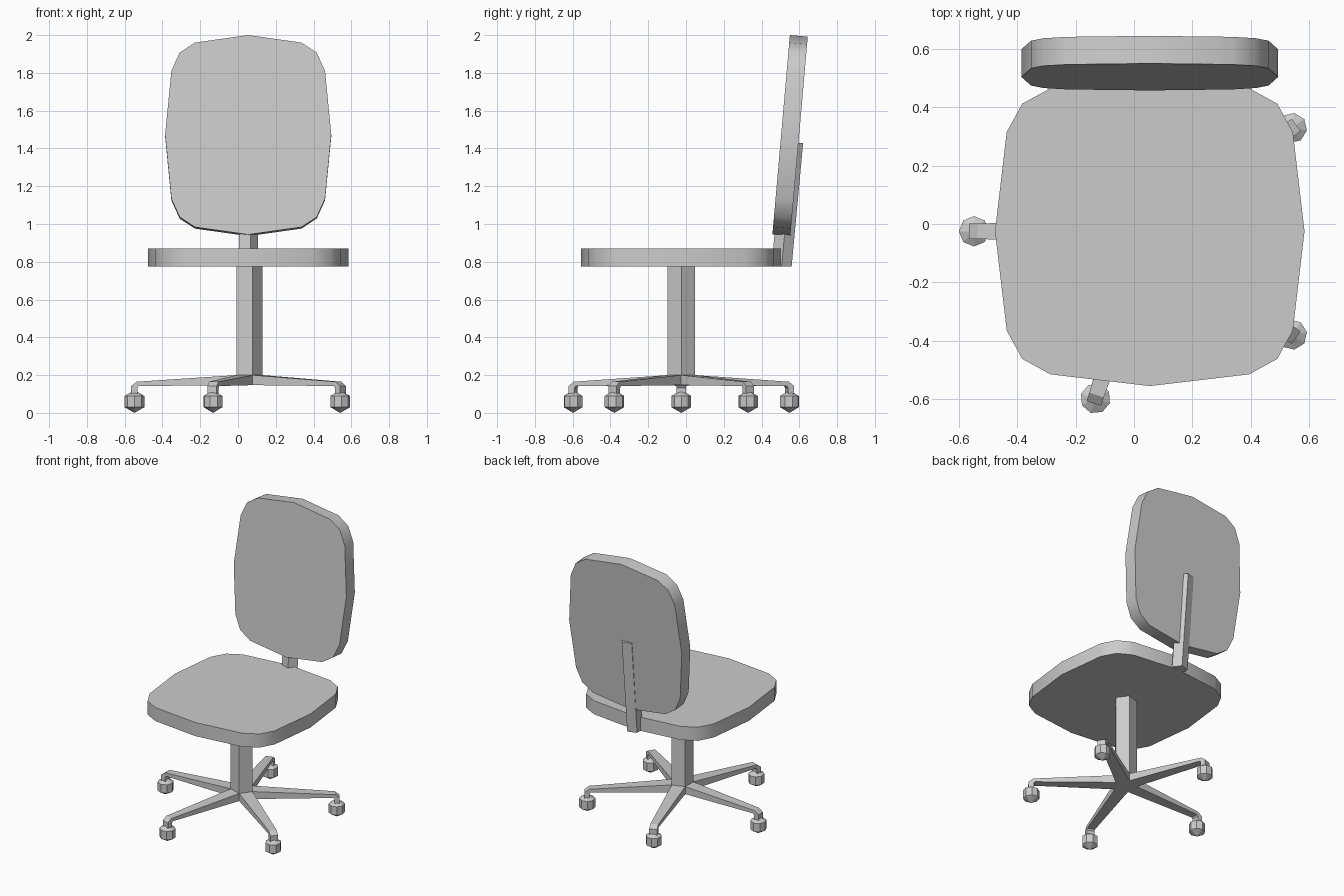
import bpy, bmesh
from math import sin, cos, pi, radians
from mathutils import Matrix, Vector

if "Cube" in bpy.data.objects:
    bpy.data.objects.remove(bpy.data.objects["Cube"])

CX, CY = 0.054, -0.025  # axis of the chair column


def finish(bm, name, smooth=False):
    bmesh.ops.recalc_face_normals(bm, faces=bm.faces)
    me = bpy.data.meshes.new(name)
    bm.to_mesh(me)
    bm.free()
    ob = bpy.data.objects.new(name, me)
    bpy.context.collection.objects.link(ob)
    if smooth:
        bpy.ops.object.select_all(action='DESELECT')
        bpy.context.view_layer.objects.active = ob
        ob.select_set(True)
        bpy.ops.object.shade_smooth_by_angle(angle=radians(40))
    return ob


def loft(name, rings, smooth=False):
    """Skin a list of closed rings and cap both ends."""
    bm = bmesh.new()
    loops = [[bm.verts.new(p) for p in ring] for ring in rings]
    n = len(loops[0])
    for a, b in zip(loops, loops[1:]):
        for i in range(n):
            j = (i + 1) % n
            bm.faces.new((a[i], a[j], b[j], b[i]))
    bm.faces.new(loops[0][::-1])
    bm.faces.new(loops[-1])
    return finish(bm, name, smooth)


def pentagon(x, y, z, r):
    return [(x + r * cos(i * 2 * pi / 5), y + r * sin(i * 2 * pi / 5), z) for i in range(5)]


# Rounded cushion outline: one quarter, repeated by quarter turns
QUARTER = [(0.53, 0), (0.49, 0.34), (0.437, 0.437), (0.34, 0.49)]
outline = []
for k in range(4):
    c, s = round(cos(k * pi / 2)), round(sin(k * pi / 2))
    outline += [(c * x - s * y, s * x + c * y) for x, y in QUARTER]


def cushion(name, matrix, sx, thick):
    rings = [[matrix @ Vector((x * sx, y, z)) for x, y in outline]
             for z in (-thick / 2, thick / 2)]
    loft(name, rings, smooth=True)


# Seat and tilted backrest
cushion("seat", Matrix.Translation((CX, CY, 0.822)), 1.0, 0.096)
cushion("backrest",
        Matrix.Translation((CX, 0.551, 1.468)) @ Matrix.Rotation(radians(85), 4, 'X'),
        0.83, 0.095)

# Five-sided column and leaning back bar
loft("column", [pentagon(CX, CY, z, 0.077) for z in (0.147, 0.775)])
loft("back_bar", [pentagon(0.05, 0.506, 0.775, 0.056),
                  pentagon(0.05, 0.567, 1.43, 0.056)])

# Arm sections: (outer r, outer z, inner r, inner z, half width)
SECTIONS = [(0.062, 0.200, 0.062, 0.147, 0.045),
            (0.590, 0.165, 0.580, 0.142, 0.026),
            (0.620, 0.142, 0.587, 0.132, 0.026),
            (0.620, 0.100, 0.587, 0.100, 0.026)]

# Five arms with low-poly ball casters
for k in range(5):
    place = Matrix.Translation((CX, CY, 0)) @ Matrix.Rotation(radians(36 + 72 * k), 4, 'Z')
    rings = [[place @ Vector(p) for p in
              ((ro, -w, zo), (ro, w, zo), (ri, w, zi), (ri, -w, zi))]
             for ro, zo, ri, zi, w in SECTIONS]
    loft(f"base_arm_{k + 1}", rings)
    bm = bmesh.new()
    bmesh.ops.create_uvsphere(bm, u_segments=8, v_segments=3, radius=0.06,
                              matrix=place @ Matrix.Translation((0.602, 0, 0.06)))
    finish(bm, f"caster_{k + 1}")
